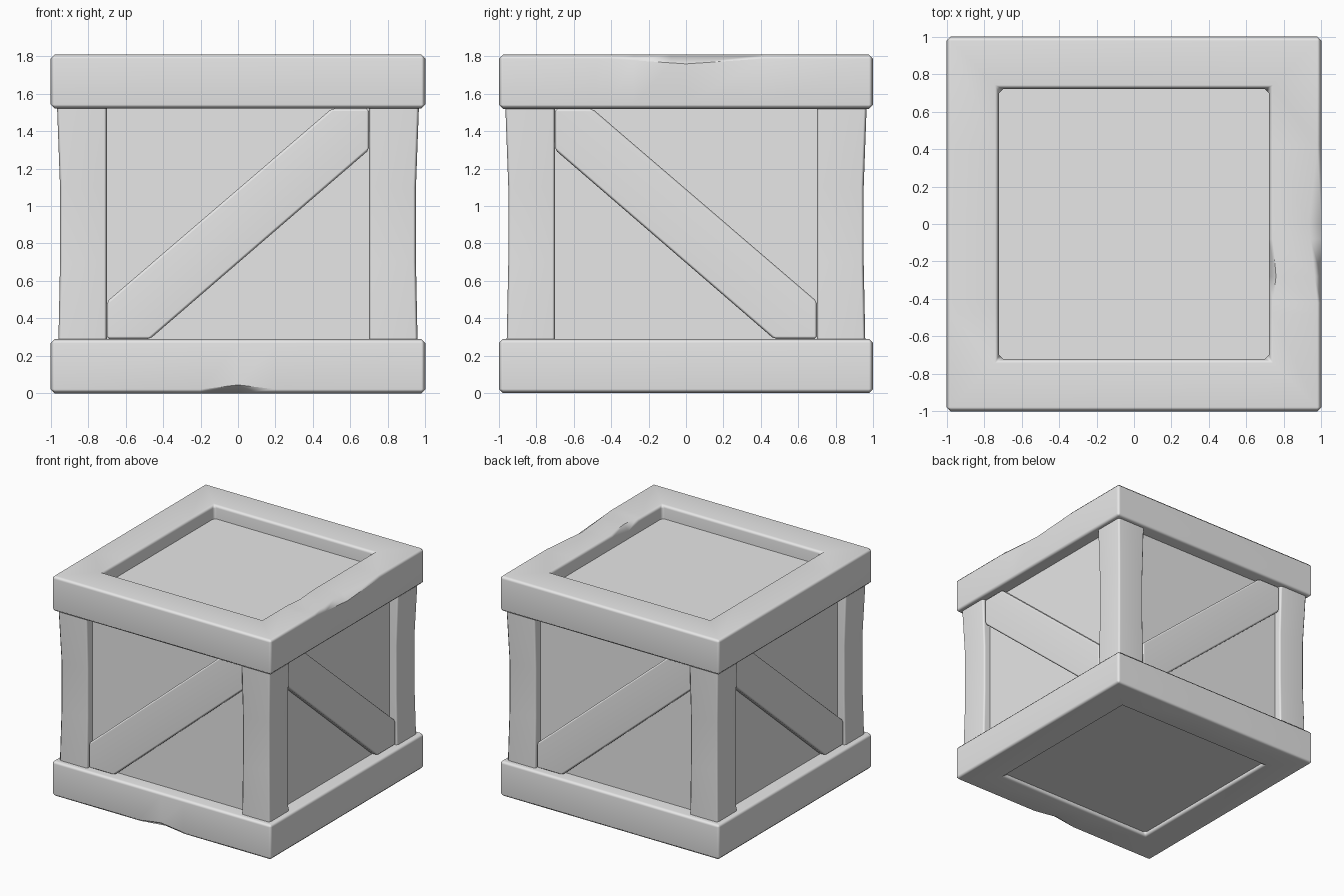
import bpy, bmesh, math
from mathutils import Matrix

cube = bpy.data.objects.get("Cube")
if cube:
    bpy.data.objects.remove(cube, do_unlink=True)

GREY = (0.8, 0.8, 0.8, 1)
mat = bpy.data.materials.new("plain_grey")
mat.use_nodes = True
mat.diffuse_color = GREY
for node in mat.node_tree.nodes:
    if node.type == 'BSDF_PRINCIPLED':
        node.inputs["Base Color"].default_value = GREY

HEIGHT = 1.81
BEAM = 0.29            # height of the top and bottom frames
OPENING = 0.72         # half width of the frame openings
PANEL = 0.89           # half width of the boarded body


def bevel_sharp(bm, width):
    bmesh.ops.recalc_face_normals(bm, faces=bm.faces)
    edges = [e for e in bm.edges if e.calc_face_angle(0) > 0.3]
    bmesh.ops.bevel(bm, geom=edges, offset=width, offset_type='OFFSET',
                    segments=1, profile=0.5, affect='EDGES', clamp_overlap=True)


def cut(bm, axis, at):
    co, no = [0, 0, 0], [0, 0, 0]
    co[axis], no[axis] = at, 1
    bmesh.ops.bisect_plane(bm, geom=bm.verts[:] + bm.edges[:] + bm.faces[:],
                           plane_co=co, plane_no=no)


def chip(bm, axis, centre, half, move):
    """Widen a bevelled edge into a shallow chip around one point."""
    for at in (centre - half, centre, centre + half):
        cut(bm, axis, at)
    for v in bm.verts:
        if abs(v.co[axis] - centre) < 1e-4:
            move(v.co)


def finish(bm, name):
    bmesh.ops.recalc_face_normals(bm, faces=bm.faces)
    mesh = bpy.data.meshes.new(name)
    bm.to_mesh(mesh)
    bm.free()
    mesh.materials.append(mat)
    obj = bpy.data.objects.new(name, mesh)
    bpy.context.collection.objects.link(obj)
    bpy.ops.object.select_all(action='DESELECT')
    obj.select_set(True)
    bpy.context.view_layer.objects.active = obj
    bpy.ops.object.shade_smooth_by_angle(angle=math.radians(50))
    weighted = obj.modifiers.new("weighted_normals", 'WEIGHTED_NORMAL')
    weighted.keep_sharp = True
    return obj


def box(low, high):
    bm = bmesh.new()
    bmesh.ops.create_cube(bm, size=1)
    for v in bm.verts:
        for i in range(3):
            v.co[i] = high[i] if v.co[i] > 0 else low[i]
    return bm


def square_frame(z0, z1):
    """Square ring with bevelled edges."""
    bm = bmesh.new()
    corners = [(-1, -1), (1, -1), (1, 1), (-1, 1)]
    # section runs round: outer bottom, outer top, inner top, inner bottom
    section = [(1, z0), (1, z1), (OPENING, z1), (OPENING, z0)]
    rings = [[bm.verts.new((x * r, y * r, z)) for r, z in section]
             for x, y in corners]
    for i in range(4):
        a, b = rings[i], rings[(i + 1) % 4]
        for j in range(4):
            k = (j + 1) % 4
            bm.faces.new((a[j], b[j], b[k], a[k]))
    bevel_sharp(bm, 0.022)
    return bm


# Bottom frame, with a chip under its front edge
def front_chip(co):
    if co.y < -0.9 and co.z < 0.1:
        if co.z < 0.001:
            co.y = -0.94
        else:
            co.z = 0.045


bm = square_frame(0, BEAM)
chip(bm, 0, 0, 0.2, front_chip)
finish(bm, "bottom_frame")


# Top frame, with a chip on its outer edge and another on its inner edge
def outer_chip(co):
    if co.x > 0.9 and co.z > 1.7:
        if co.z > HEIGHT - 0.001:
            co.x = 0.935
        else:
            co.z = 1.76


def inner_chip(co):
    if 0.6 < co.x < 0.8 and co.z > 1.7:
        if co.z > HEIGHT - 0.001:
            co.x = 0.758
        else:
            co.z = 1.76


bm = square_frame(HEIGHT - BEAM, HEIGHT)
chip(bm, 1, 0, 0.42, outer_chip)
chip(bm, 1, -0.28, 0.2, inner_chip)
finish(bm, "top_frame")

# Boarded body: side panels, recessed lid and floor
finish(box((-PANEL, -PANEL, 0.03), (PANEL, PANEL, 1.7)), "body_panels")

# Corner posts, slightly worn in at mid height
for sx, sy, name in ((-1, -1, "front_right_post"), (1, -1, "front_left_post"),
                     (-1, 1, "back_right_post"), (1, 1, "back_left_post")):
    bm = box((0.7, 0.7, 0.2), (0.96, 0.96, 1.6))
    bevel_sharp(bm, 0.015)
    for z in (0.7, 1.1):
        cut(bm, 2, z)
    for v in bm.verts:
        for i in (0, 1):
            if v.co[i] > 0.9:
                if 0.6 < v.co.z < 1.2:
                    v.co[i] -= 0.01
                elif v.co.z > 1.2:
                    v.co[i] += 0.008
    bmesh.ops.transform(bm, matrix=Matrix.Diagonal((sx, sy, 1, 1)), verts=bm.verts)
    finish(bm, name)

# Diagonal braces: one profile, turned to each side and mirrored on two of them
PROFILE = [(-0.7, BEAM), (-0.47, BEAM), (0.7, 1.3),
           (0.7, HEIGHT - BEAM), (0.5, HEIGHT - BEAM), (-0.7, 0.49)]
for turn, flip, name in ((0, 1, "front_brace"), (90, -1, "left_brace"),
                         (180, 1, "back_brace"), (270, -1, "right_brace")):
    bm = bmesh.new()
    face = bm.faces.new([bm.verts.new((u * flip, -0.948, z)) for u, z in PROFILE])
    out = bmesh.ops.extrude_face_region(bm, geom=[face])
    for v in out["geom"]:
        if isinstance(v, bmesh.types.BMVert):
            v.co.y = -0.86
    bevel_sharp(bm, 0.014)
    bmesh.ops.transform(bm, matrix=Matrix.Rotation(math.radians(turn), 4, 'Z'),
                        verts=bm.verts)
    finish(bm, name)
